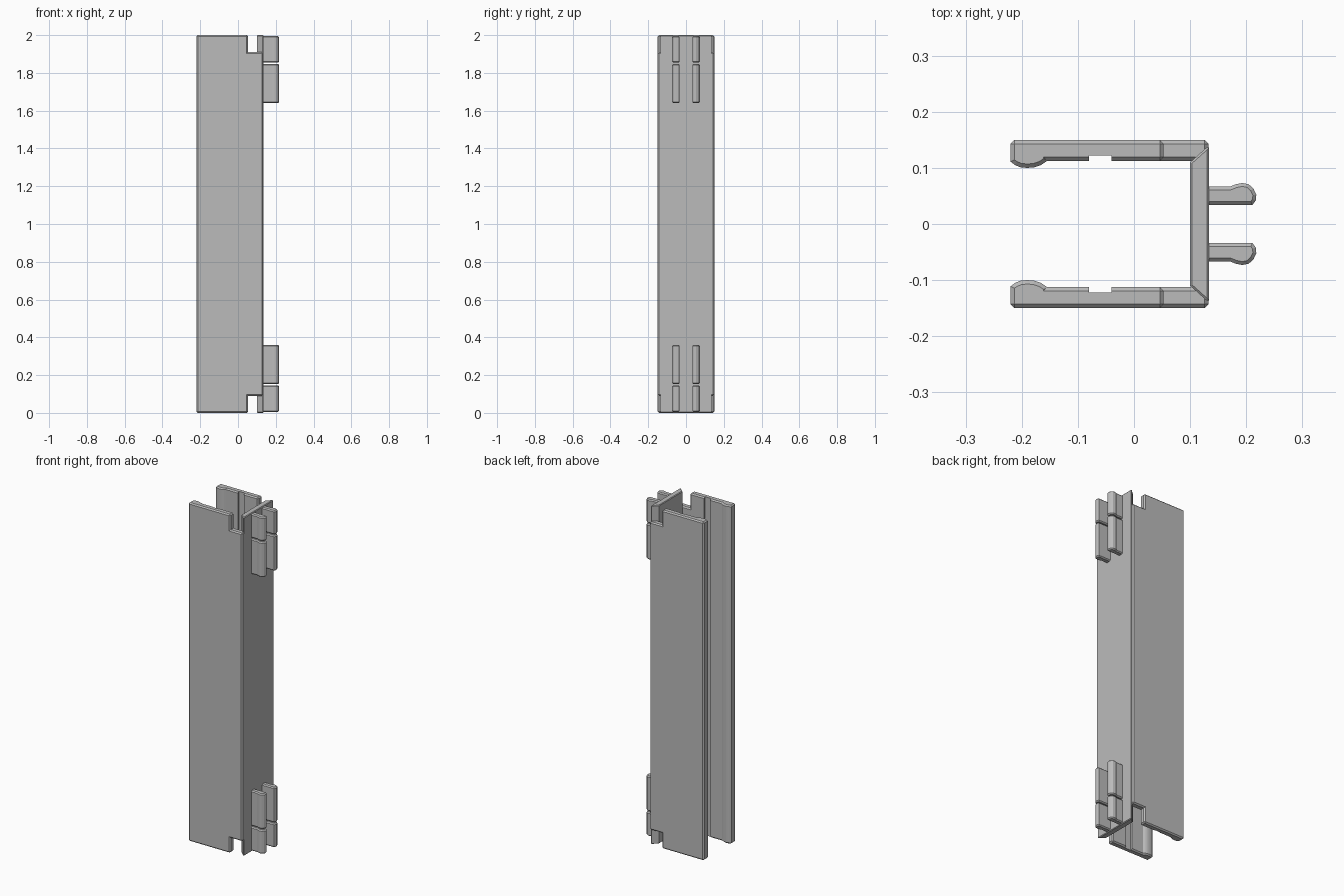
import bpy
import bmesh
from mathutils import Vector

cube = bpy.data.objects.get("Cube")
if cube:
    bpy.data.objects.remove(cube, do_unlink=True)

grey = bpy.data.materials.new("plain grey")
grey.use_nodes = True
colour = (0.5, 0.5, 0.5, 1)
grey.diffuse_color = colour
grey.node_tree.nodes["Principled BSDF"].inputs["Base Color"].default_value = colour


def prism(name, outline, direction, chamfer=0.0, ends_only=True):
    """Extrude a flat outline along a direction and chamfer its convex edges."""
    bm = bmesh.new()
    face = bm.faces.new([bm.verts.new(p) for p in outline])
    moved = bmesh.ops.extrude_face_region(bm, geom=[face], use_keep_orig=True)["geom"]
    bmesh.ops.translate(bm, vec=direction,
                        verts=[g for g in moved if isinstance(g, bmesh.types.BMVert)])
    bmesh.ops.recalc_face_normals(bm, faces=bm.faces)
    along = Vector(direction).normalized()

    def chosen(e):
        span = (e.verts[0].co - e.verts[1].co).normalized()
        return e.is_convex and not (ends_only and abs(span.dot(along)) > 0.9)

    if chamfer:
        bmesh.ops.bevel(bm, geom=[e for e in bm.edges if chosen(e)], offset=chamfer,
                        segments=1, profile=0.5, affect='EDGES', clamp_overlap=True)
        bmesh.ops.recalc_face_normals(bm, faces=bm.faces)
    mesh = bpy.data.meshes.new(name)
    bm.to_mesh(mesh)
    bm.free()
    mesh.materials.append(grey)
    obj = bpy.data.objects.new(name, mesh)
    bpy.context.collection.objects.link(obj)
    return obj


def upright(name, profile, side, low, high, chamfer):
    """Vertical prism from an xy profile, mirrored to the given side."""
    return prism(name, [(x, y * side, low) for x, y in profile],
                 (0, 0, high - low), chamfer)


HEIGHT = 2.0
NOTCH = 0.09
BACK, FRONT, STEP = -0.22, 0.133, 0.053
INNER, OUTER = 0.112, 0.15

# Side outline of a wall, notched at both ends next to the web
wall_outline = [(BACK, 0), (STEP, 0), (STEP, NOTCH), (FRONT, NOTCH),
                (FRONT, HEIGHT - NOTCH), (STEP, HEIGHT - NOTCH),
                (STEP, HEIGHT), (BACK, HEIGHT)]
# Rounded lip running along the free edge of a wall
lip_profile = [(BACK, 0.128), (BACK, 0.111), (-0.212, 0.105), (-0.202, 0.101),
               (-0.19, 0.1), (-0.178, 0.101), (-0.166, 0.105), (-0.154, 0.113),
               (-0.154, 0.128)]
# Snap clip with a bulb on its outward side
clip_profile = [(0.128, 0.034), (0.211, 0.034), (0.217, 0.042), (0.218, 0.052),
                (0.213, 0.063), (0.204, 0.071), (0.193, 0.073), (0.182, 0.071),
                (0.172, 0.067), (0.128, 0.067)]

for side, label in ((-1, "right"), (1, "left")):
    # Wall with a square groove cut down its inner face
    wall = prism(label + "_wall", [(x, side * INNER, z) for x, z in wall_outline],
                 (0, side * (OUTER - INNER), 0), 0.007, ends_only=False)
    cutter = upright("groove_cutter", [(-0.08, 0.1), (-0.04, 0.1), (-0.04, 0.122),
                                       (-0.08, 0.122)], side, -0.1, HEIGHT + 0.1, 0)
    cutter.hide_render = True
    cut = wall.modifiers.new("groove", 'BOOLEAN')
    cut.operation = 'DIFFERENCE'
    cut.solver = 'EXACT'
    cut.object = cutter
    bpy.context.view_layer.objects.active = wall
    bpy.ops.object.modifier_apply(modifier=cut.name)
    bpy.data.objects.remove(cutter, do_unlink=True)

    upright(label + "_lip", lip_profile, side, 0, HEIGHT, 0.007)

    # Each clip is split into a short end piece and a longer inner piece
    for end in ("lower", "upper"):
        for piece, low, high in (("end", 0.005, 0.146), ("inner", 0.152, 0.36)):
            if end == "upper":
                low, high = HEIGHT - high, HEIGHT - low
            upright(f"{label}_{end}_clip_{piece}", clip_profile, side, low, high, 0.006)

# Web joining the two walls, with mitred ends
web_profile = [(0.1, -0.11), (0.129, -0.136), (0.134, -0.136),
               (0.134, 0.136), (0.129, 0.136), (0.1, 0.11)]
upright("web", web_profile, 1, 0, HEIGHT, 0.008)
